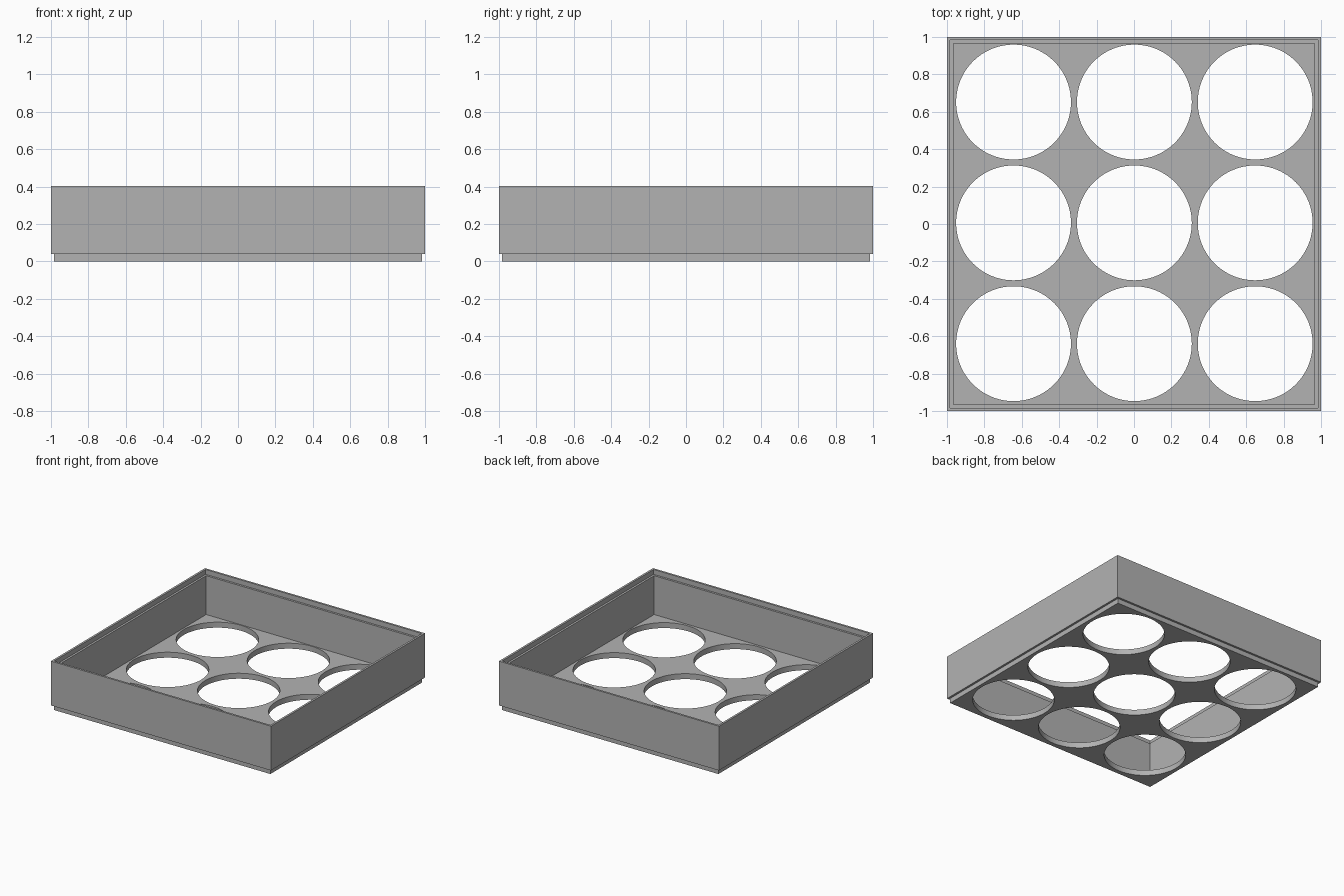
import bpy
import bmesh

cube = bpy.data.objects.get("Cube")
if cube:
    bpy.data.objects.remove(cube, do_unlink=True)

grey = bpy.data.materials.new("plain grey")
grey.use_nodes = True
colour = (0.45, 0.45, 0.45, 1)
grey.diffuse_color = colour
grey.node_tree.nodes["Principled BSDF"].inputs["Base Color"].default_value = colour

LIP, INNER = 0.983, 0.966       # half widths of stacking lip and inside wall
STEP, FLOOR, TOP = 0.04, 0.045, 0.404


def square_shell(name, profile):
    """Loft a square through (half width, height) pairs and cap both ends."""
    bm = bmesh.new()
    rings = []
    for r, z in profile:
        rings.append([bm.verts.new((sx * r, sy * r, z))
                      for sx, sy in ((-1, -1), (1, -1), (1, 1), (-1, 1))])
    for low, high in zip(rings, rings[1:]):
        for i in range(4):
            j = (i + 1) % 4
            bm.faces.new((low[i], low[j], high[j], high[i]))
    bm.faces.new(rings[0][::-1])
    bm.faces.new(rings[-1])
    bmesh.ops.recalc_face_normals(bm, faces=bm.faces)
    mesh = bpy.data.meshes.new(name)
    bm.to_mesh(mesh)
    bm.free()
    obj = bpy.data.objects.new(name, mesh)
    bpy.context.collection.objects.link(obj)
    obj.data.materials.append(grey)
    return obj


# Tray: stacking lip, outer wall, recessed rim, inner wall and floor
tray = square_shell("tray", [
    (LIP, 0), (LIP, STEP), (1, STEP), (1, TOP),
    (LIP, TOP), (LIP, TOP - STEP), (INNER, TOP - STEP), (INNER, FLOOR)])

# Hole cutters: a three by three grid of cylinders
bm = bmesh.new()
for row in (-1, 0, 1):
    for col in (-1, 0, 1):
        made = bmesh.ops.create_cone(
            bm, cap_ends=True, segments=96, radius1=0.307, radius2=0.307, depth=0.2)
        bmesh.ops.translate(bm, verts=made["verts"],
                            vec=(0.002 + col * 0.646, 0.006 + row * 0.646, 0.02))
mesh = bpy.data.meshes.new("hole_cutters")
bm.to_mesh(mesh)
bm.free()
mesh.materials.append(grey)
cutter = bpy.data.objects.new("hole_cutters", mesh)
bpy.context.collection.objects.link(cutter)

# Cut the holes and keep only the tray
cut = tray.modifiers.new("holes", "BOOLEAN")
cut.operation, cut.solver, cut.object = "DIFFERENCE", "EXACT", cutter
bpy.context.view_layer.objects.active = tray
tray.select_set(True)
bpy.ops.object.modifier_apply(modifier=cut.name)
bpy.data.objects.remove(cutter, do_unlink=True)

bpy.ops.object.shade_smooth_by_angle(angle=0.5)
